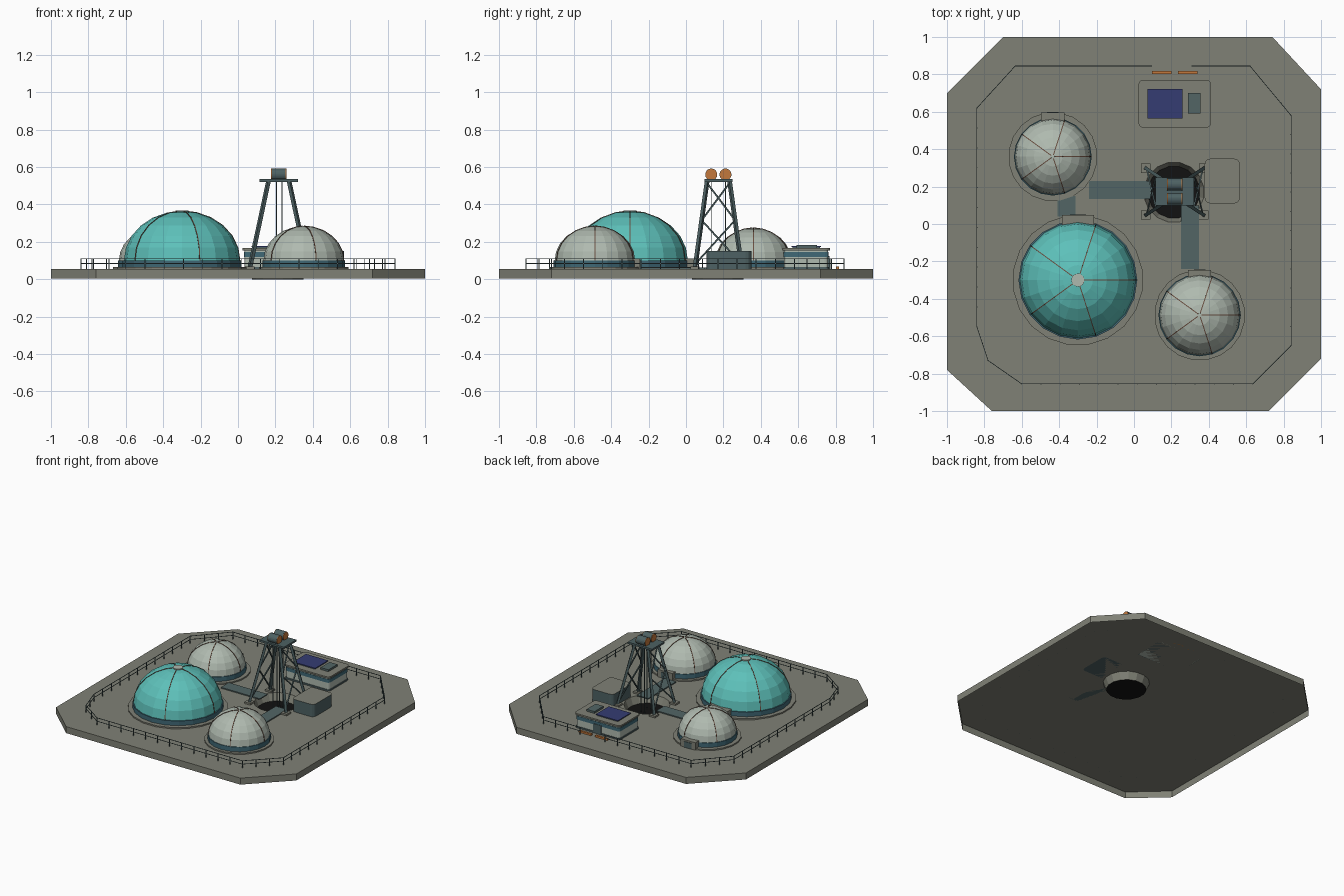
import bpy, bmesh
from math import cos, sin, pi, ceil
from mathutils import Vector, Matrix

cube = bpy.data.objects.get("Cube")
if cube:
    bpy.data.objects.remove(cube)


def material(name, rgb):
    m = bpy.data.materials.new(name)
    m.use_nodes = True
    m.diffuse_color = (*rgb, 1)
    m.node_tree.nodes["Principled BSDF"].inputs["Base Color"].default_value = (*rgb, 1)
    return m


CONCRETE = material("concrete", (0.215, 0.22, 0.18))
PALE = material("pale_panel", (0.43, 0.49, 0.43))
GLASS = material("turquoise_dome", (0.11, 0.53, 0.49))
STEEL = material("steel", (0.075, 0.12, 0.125))
DUCT = material("duct_grey", (0.085, 0.13, 0.13))
BLUE = material("dome_wall_blue", (0.05, 0.14, 0.18))
SOLAR = material("solar_blue", (0.035, 0.045, 0.17))
ORANGE = material("orange", (0.55, 0.19, 0.045))
RUST = material("rib_brown", (0.14, 0.075, 0.05))
BLACK = material("shaft_black", (0.006, 0.006, 0.006))
GROUND = 0.055


def finish(bm, name, *mats):
    bmesh.ops.recalc_face_normals(bm, faces=bm.faces)
    me = bpy.data.meshes.new(name)
    bm.to_mesh(me)
    bm.free()
    for m in mats:
        me.materials.append(m)
    ob = bpy.data.objects.new(name, me)
    bpy.context.collection.objects.link(ob)


def add_box(bm, x, y, z):
    """Box from (low, high) ranges."""
    size = [b - a for a, b in (x, y, z)]
    mid = [(a + b) / 2 for a, b in (x, y, z)]
    bmesh.ops.create_cube(bm, size=1, matrix=Matrix.Translation(mid) @ Matrix.Diagonal((*size, 1)))


def box(name, mat, x, y, z):
    bm = bmesh.new()
    add_box(bm, x, y, z)
    finish(bm, name, mat)


def add_beam(bm, a, b, w):
    a, b = Vector(a), Vector(b)
    d = b - a
    turn = d.to_track_quat('Z', 'Y').to_matrix().to_4x4()
    bmesh.ops.create_cube(bm, size=1, matrix=Matrix.Translation((a + b) / 2) @ turn
                          @ Matrix.Diagonal((w, w, d.length, 1)))


def add_ring(bm, points, z):
    return [bm.verts.new((x, y, z)) for x, y in points]


def bridge(bm, lo, hi):
    for i in range(len(lo)):
        j = (i + 1) % len(lo)
        bm.faces.new((lo[i], lo[j], hi[j], hi[i]))


def prism(name, points, z, *mats):
    """Extruded outline; the last material goes on the top."""
    bm = bmesh.new()
    lo, hi = add_ring(bm, points, z[0]), add_ring(bm, points, z[1])
    bridge(bm, lo, hi)
    bm.faces.new(lo)
    bm.faces.new(hi).material_index = len(mats) - 1
    finish(bm, name, *mats)


def ngon(c, r, n, turn=0.0):
    return [(c[0] + r * cos(turn + 2 * pi * i / n), c[1] + r * sin(turn + 2 * pi * i / n)) for i in range(n)]


def rounded(x, y, r):
    pts = []
    for k, (cx, cy) in enumerate([(x[1] - r, y[1] - r), (x[0] + r, y[1] - r),
                                  (x[0] + r, y[0] + r), (x[1] - r, y[0] + r)]):
        pts += [(cx + r * cos(pi / 2 * (k + i / 3)), cy + r * sin(pi / 2 * (k + i / 3))) for i in range(4)]
    return pts


# Hollow ground sheet: a skirt round the edge, and a sunken shaft with a black floor
outline = [(-0.70, 1), (-1, 0.70), (-1, -0.78), (-0.76, -1), (0.72, -1), (1, -0.72), (1, 0.72), (0.74, 1)]
SHAFT = (0.213, 0.17)
bm = bmesh.new()
rim = add_ring(bm, outline, GROUND)
bridge(bm, add_ring(bm, outline, 0.005), rim)
mouth = add_ring(bm, ngon(SHAFT, 0.162, 16, pi / 16), GROUND)
floor = add_ring(bm, ngon(SHAFT, 0.14, 16, pi / 16), 0.0)
bridge(bm, floor, mouth)
bm.faces.new(floor).material_index = 1
loops = [bm.edges.get((r[i - 1], r[i])) for r in (rim, mouth) for i in range(len(r))]
bmesh.ops.triangle_fill(bm, edges=loops, use_beauty=True, normal=(0, 0, 1))
finish(bm, "ground_and_shaft", CONCRETE, BLACK)


# Domes
def dome(name, c, r, top, ring, mat, lock, cap=False):
    seg, rows, sill = 20, 6, 0.10
    h = top - sill
    prism(name + "_footing", ngon(c, ring, 20, pi / 20), (GROUND, 0.065), CONCRETE)
    prism(name + "_wall", ngon(c, r * 1.025, seg), (0.065, sill), BLUE)
    bm = bmesh.new()
    arc = [(r * cos(pi / 2 * i / rows), sill + h * sin(pi / 2 * i / rows)) for i in range(rows)]
    rings = [add_ring(bm, ngon(c, rad, seg), z) for rad, z in arc]
    for lo, hi in zip(rings, rings[1:]):
        bridge(bm, lo, hi)
    peak = bm.verts.new((*c, top))
    for i in range(seg):
        bm.faces.new((rings[-1][i - 1], rings[-1][i], peak))
    finish(bm, name + "_shell", mat)
    # Five slim ribs
    bm = bmesh.new()
    for k in range(5):
        a = 2 * pi * k / 5
        path = [(c[0] + x * cos(a), c[1] + x * sin(a), z) for x, z in arc + [(0.01, top)]]
        for p, q in zip(path, path[1:]):
            add_beam(bm, p, q, 0.005)
    finish(bm, name + "_ribs", RUST)
    if cap:
        prism(name + "_cap", ngon(c, 0.035, 16), (top - 0.008, top + 0.004), PALE)
    # Airlock on the back
    y = c[1] + ring - 0.002
    box(name + "_airlock", CONCRETE, (c[0] - lock, c[0] + lock), (c[1] + r * 0.94, y), (GROUND, 0.112))
    box(name + "_airlock_door", STEEL, (c[0] - lock / 2, c[0] + lock / 2), (y, y + 0.004), (GROUND, 0.10))


dome("main_dome", (-0.30, -0.30), 0.31, 0.365, 0.35, GLASS, 0.085, cap=True)
dome("front_dome", (0.351, -0.487), 0.215, 0.284, 0.243, PALE, 0.062)
dome("back_dome", (-0.434, 0.36), 0.203, 0.274, 0.238, PALE, 0.062)

# Low covered ducts between the buildings
for name, x, y in [("west_duct", (-0.24, 0.09), (0.135, 0.23)),
                   ("dome_duct", (-0.41, -0.312), (0.04, 0.15)),
                   ("south_duct", (0.252, 0.348), (-0.24, 0.10))]:
    box(name, DUCT, x, y, (GROUND, 0.063))

# Headframe tower
CX, CY = 0.218, 0.173


def leg_point(sx, sy, t):
    """Point on a leg, t = 0 at the foot and 1 under the platform."""
    return (CX + sx * (0.155 - 0.10 * t), CY + sy * (0.125 - 0.065 * t), 0.06 + 0.465 * t)


legs, braces, feet = bmesh.new(), bmesh.new(), bmesh.new()
for sx in (-1, 1):
    for sy in (-1, 1):
        add_beam(legs, leg_point(sx, sy, 0), leg_point(sx, sy, 1), 0.018)
        fx, fy, _ = leg_point(sx, sy, 0)
        add_box(feet, (fx - 0.025, fx + 0.025), (fy - 0.025, fy + 0.025), (GROUND, 0.068))
        for t0, t1 in ((0.05, 0.55), (0.55, 0.98)):
            add_beam(braces, leg_point(sx, sy, t0), leg_point(sx, -sy, t1), 0.008)
finish(legs, "tower_legs", STEEL)
finish(braces, "tower_braces", STEEL)
finish(feet, "tower_feet", CONCRETE)
box("tower_platform", STEEL, (CX - 0.104, CX + 0.104), (CY - 0.075, CY + 0.075), (0.521, 0.535))

# Winding drums with orange ends, and their cables
cables = bmesh.new()
for side, y in (("front", 0.135), ("back", 0.211)):
    for part, mat, r, half in (("drum", STEEL, 0.032, 0.037), ("drum_ends", ORANGE, 0.031, 0.041)):
        bm = bmesh.new()
        bmesh.ops.create_cone(bm, cap_ends=True, segments=20, radius1=r, radius2=r, depth=2 * half,
                              matrix=Matrix.Translation((CX, y, 0.56)) @ Matrix.Rotation(pi / 2, 4, 'Y'))
        finish(bm, side + "_" + part, mat)
    for x in (CX - 0.013, CX + 0.017):
        add_beam(cables, (x, y, 0.002), (x, y, 0.53), 0.005)
finish(cables, "hoist_cables", STEEL)

# Storage container
prism("container", rounded((0.378, 0.566), (0.11, 0.349), 0.03), (GROUND, 0.15), STEEL, CONCRETE)

# Control building with roof equipment
prism("control_walls", rounded((0.034, 0.404), (0.525, 0.76), 0.02), (GROUND, 0.157), PALE)
prism("control_window_band", rounded((0.031, 0.407), (0.522, 0.763), 0.02), (0.118, 0.145), BLUE)
prism("control_plinth", rounded((0.029, 0.409), (0.52, 0.765), 0.02), (GROUND, 0.066), STEEL)
prism("control_roof", rounded((0.024, 0.413), (0.515, 0.77), 0.025), (0.155, 0.167), CONCRETE)
box("control_door", STEEL, (0.184, 0.254), (0.76, 0.766), (GROUND, 0.125))
box("solar_frame", STEEL, (0.078, 0.255), (0.57, 0.717), (0.165, 0.173))
box("solar_panel", SOLAR, (0.073, 0.26), (0.565, 0.722), (0.173, 0.178))
box("roof_unit", DUCT, (0.288, 0.355), (0.59, 0.70), (0.165, 0.182))

# Low barriers at the gate
for name, x in (("left_barrier", 0.235), ("right_barrier", 0.095)):
    box(name, ORANGE, (x, x + 0.105), (0.802, 0.818), (GROUND, 0.068))

# Perimeter fence, open at the gate
route = [(0.31, 0.845), (0.62, 0.845), (0.84, 0.58), (0.84, -0.65), (0.635, -0.855), (-0.60, -0.855),
         (-0.78, -0.73), (-0.84, -0.55), (-0.84, 0.62), (-0.635, 0.845), (0.095, 0.845)]
posts, rails = bmesh.new(), bmesh.new()
for i, (a, b) in enumerate(zip(route, route[1:])):
    a, b = Vector(a), Vector(b)
    for z in (0.084, 0.11):
        add_beam(rails, (*a, z), (*b, z), 0.0035)
    n = ceil((b - a).length / 0.11)
    last = n + 1 if i == len(route) - 2 else n
    for k in range(last):
        p = a.lerp(b, k / n)
        add_beam(posts, (*p, GROUND), (*p, 0.112), 0.005)
finish(posts, "fence_posts", STEEL)
finish(rails, "fence_rails", STEEL)
